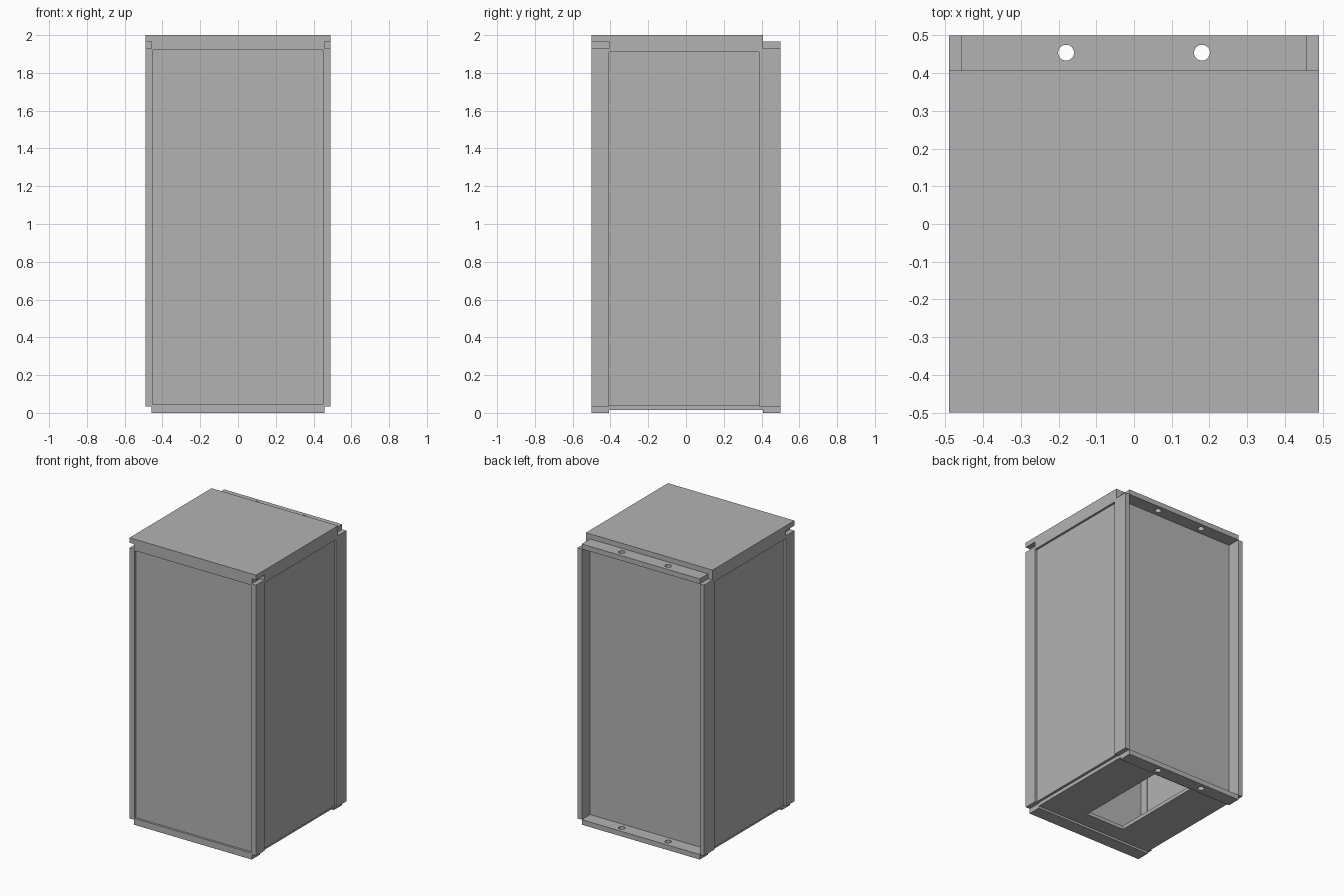
import bpy

old = bpy.data.objects.get("Cube")
if old:
    bpy.data.objects.remove(old, do_unlink=True)

grey = bpy.data.materials.new("plain_grey")
grey.use_nodes = True
COLOUR = (0.45, 0.45, 0.45, 1)
grey.diffuse_color = COLOUR
grey.node_tree.nodes["Principled BSDF"].inputs["Base Color"].default_value = COLOUR

W, D = 0.49, 0.5      # outer half width and half depth
IN = 0.457            # half width between the posts
POST = 0.407          # depth where the corner posts end
LOW, HIGH = 0.035, 1.93


def box(name, x, y, z):
    """Axis-aligned block from (low, high) pairs."""
    bpy.ops.mesh.primitive_cube_add(size=1, location=[sum(r) / 2 for r in (x, y, z)])
    ob = bpy.context.object
    ob.name = name
    ob.scale = [r[1] - r[0] for r in (x, y, z)]
    bpy.ops.object.transform_apply(location=False, rotation=False, scale=True)
    ob.data.materials.append(grey)
    return ob


def cut(ob, cutter):
    """Subtract a hidden helper from a part."""
    mod = ob.modifiers.new("cut", "BOOLEAN")
    mod.operation = "DIFFERENCE"
    mod.solver = "EXACT"
    mod.object = cutter
    cutter.hide_render = True
    cutter.hide_set(True)


# Corner posts and recessed side panels
for side, s in (("left", 1), ("right", -1)):
    def span(a, b):
        return tuple(sorted((s * a, s * b)))
    box(f"front_post_{side}", span(0.45, W), (-D, -POST), (LOW, HIGH))
    box(f"back_post_{side}", span(IN, W), (POST - 0.02, D), (LOW, HIGH))
    box(f"side_panel_{side}", span(IN, 0.475), (-POST, POST), (0.04, 1.95))

# Top cover with side lips, and the narrower header under its front edge
box("top_cover", (-W, W), (-D, POST), (1.965, 2))
for side, s in (("left", 1), ("right", -1)):
    x = sorted((s * IN, s * W))
    box(f"top_lip_{side}", x, (-POST, POST), (1.91, 1.965))
box("front_header", (-IN, IN), (-D, -POST), (1.92, 1.965))

# Front and back panels
box("front_panel", (-0.45, 0.45), (-0.485, -0.465), (LOW, 1.93))
box("back_panel", (-IN, IN), (POST - 0.02, POST), (0.03, 1.965))

# Base plate with a cable opening
base = box("base_plate", (-IN, IN), (-POST, POST), (0.015, 0.04))
cut(base, box("base_opening_cutter", (-0.15, 0.15), (-0.29, 0.385), (-0.1, 0.1)))

# Front sill and the two drilled back flanges
box("front_sill", (-IN, IN), (-D, -POST), (0, LOW))
box("front_sill_lip", (-0.45, 0.45), (-D, -0.465), (LOW, 0.045))
flanges = [box("back_flange_bottom", (-IN, IN), (POST, D), (0, LOW)),
           box("back_flange_top", (-IN, IN), (POST, D), (HIGH, 1.965))]
for s in (-1, 1):
    bpy.ops.mesh.primitive_cylinder_add(vertices=32, radius=0.021, depth=2.4,
                                        location=(s * 0.18, 0.454, 1))
    drill = bpy.context.object
    drill.name = "hole_cutter"
    for flange in flanges:
        cut(flange, drill)
